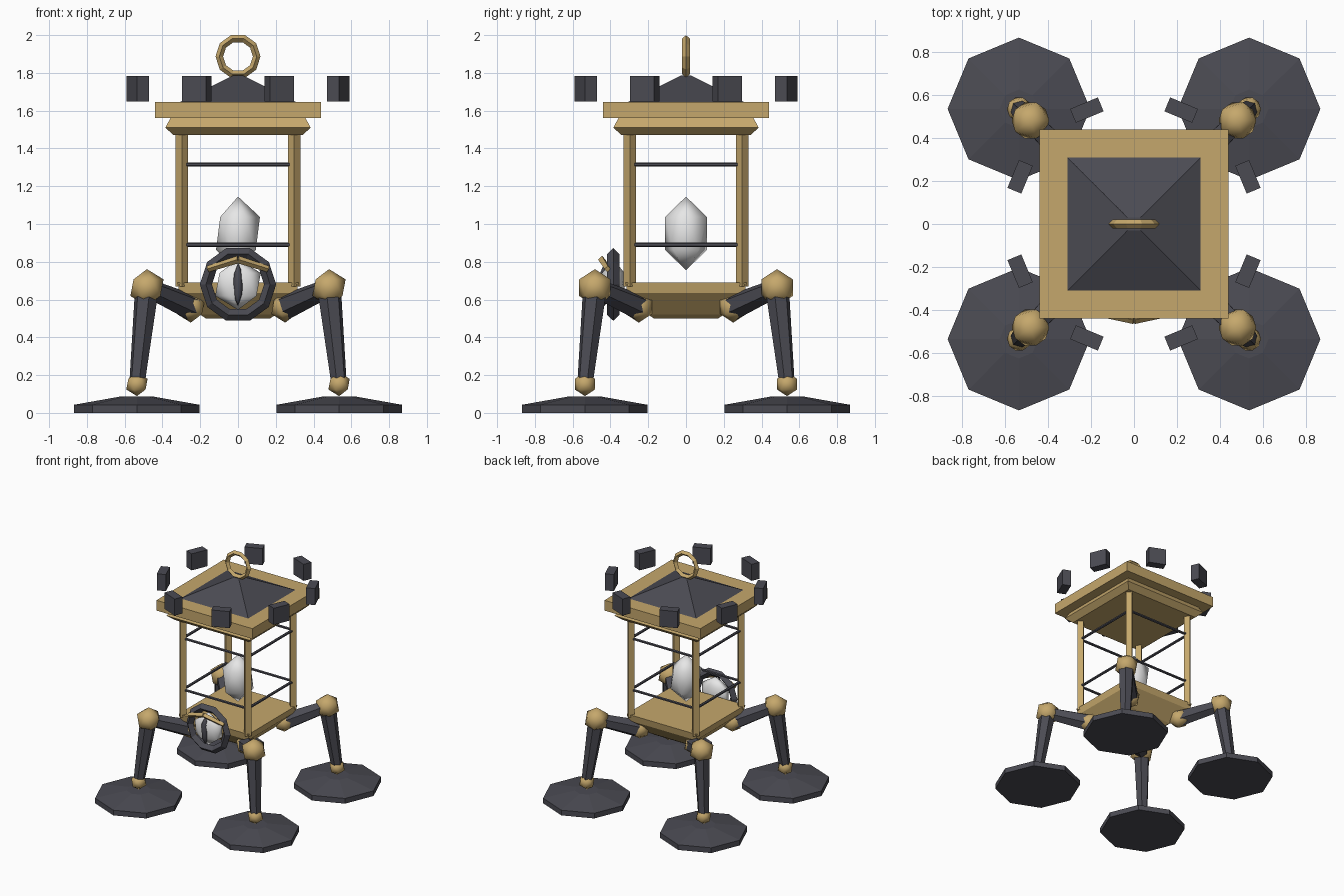
import bpy, bmesh, math
from mathutils import Vector

if "Cube" in bpy.data.objects:
    bpy.data.objects.remove(bpy.data.objects["Cube"])


def material(name, rgb):
    m = bpy.data.materials.new(name)
    m.diffuse_color = (*rgb, 1)
    m.use_nodes = True
    m.node_tree.nodes["Principled BSDF"].inputs["Base Color"].default_value = m.diffuse_color
    return m


GOLD = material("brass", (0.56, 0.39, 0.15))
DARK = material("dark_iron", (0.070, 0.070, 0.086))
WHITE = material("pale_crystal", (0.85, 0.85, 0.85))


def finish(name, mat, smooth=False):
    o = bpy.context.object
    o.name = name
    o.data.materials.append(mat)
    if smooth:
        bpy.ops.object.shade_smooth()
    return o


def loft(name, mat, rings, sides=4, loc=(0, 0), turn=0.0):
    """Stack of regular polygons given as (z, radius)."""
    bm = bmesh.new()
    loops = [[bm.verts.new((loc[0] + r * math.cos(turn + math.tau * i / sides),
                            loc[1] + r * math.sin(turn + math.tau * i / sides), z))
              for i in range(sides)] for z, r in rings]
    for a, b in zip(loops, loops[1:]):
        for i in range(sides):
            j = (i + 1) % sides
            bm.faces.new((a[i], a[j], b[j], b[i]))
    bm.faces.new(loops[0][::-1])
    bm.faces.new(loops[-1])
    me = bpy.data.meshes.new(name)
    bm.to_mesh(me)
    bm.free()
    o = bpy.data.objects.new(name, me)
    bpy.context.collection.objects.link(o)
    me.materials.append(mat)
    return o


def square(name, mat, rings):
    """Square stack given as (z, half width)."""
    return loft(name, mat, [(z, h * math.sqrt(2)) for z, h in rings], turn=math.pi / 4)


def strut(name, mat, a, b, ra, rb, sides=6):
    a, b = Vector(a), Vector(b)
    d = b - a
    bpy.ops.mesh.primitive_cone_add(vertices=sides, radius1=ra, radius2=rb, depth=d.length,
                                    location=(a + b) / 2,
                                    rotation=d.to_track_quat('Z', 'Y').to_euler())
    return finish(name, mat)


def gem(name, mat, loc, scale):
    bpy.ops.mesh.primitive_ico_sphere_add(subdivisions=1, radius=1, location=loc)
    bpy.context.object.scale = scale
    return finish(name, mat, True)


def ring(name, mat, loc, major, minor, sides):
    bpy.ops.mesh.primitive_torus_add(major_segments=sides, minor_segments=4, location=loc,
                                     major_radius=major, minor_radius=minor,
                                     rotation=(math.pi / 2, 0, 0))
    return finish(name, mat)


# lantern body: tray, cornice, eave slab, roof
square("base_tray", GOLD, [(0.50, 0.17), (0.52, 0.20), (0.635, 0.31), (0.69, 0.32)])
square("cornice", GOLD, [(1.47, 0.34), (1.51, 0.385), (1.565, 0.355)])
square("eave_slab", GOLD, [(1.56, 0.44), (1.645, 0.44)])
square("roof_cap", DARK, [(1.645, 0.31), (1.785, 0.03)])
ring("top_ring", GOLD, (0, 0, 1.887), 0.099, 0.02, 10)

# corner posts and side rails
P = 0.297
for sx in (-1, 1):
    for sy in (-1, 1):
        loft("corner_post", GOLD, [(0.67, 0.033), (1.49, 0.033)], loc=(sx * P, sy * P))
for z in (0.89, 1.315):
    for s in (-1, 1):
        strut("side_rail", DARK, (-P, s * P, z), (P, s * P, z), 0.011, 0.011)
        strut("side_rail", DARK, (s * P, -P, z), (s * P, P, z), 0.011, 0.011)

# crystal inside the lantern
gem("crystal", WHITE, (0, 0, 0.95), (0.13, 0.13, 0.195))

# floating blocks around the roof
for i in range(8):
    a = math.radians(22.5 + 45 * i)
    bpy.ops.mesh.primitive_cube_add(size=1, location=(0.574 * math.cos(a), 0.574 * math.sin(a), 1.716),
                                    rotation=(0, 0, a))
    bpy.context.object.scale = (0.07, 0.14, 0.137)
    finish("floating_block", DARK)

# four jointed legs with disc feet
for sx in (-1, 1):
    for sy in (-1, 1):
        hip = (sx * 0.25, sy * 0.25, 0.56)
        knee = (sx * 0.482, sy * 0.482, 0.663)
        ankle = (sx * 0.535, sy * 0.535, 0.152)
        gem("hip_joint", GOLD, hip, (0.082,) * 3)
        strut("upper_leg", DARK, hip, knee, 0.07, 0.05)
        gem("knee_joint", GOLD, knee, (0.098,) * 3)
        strut("lower_leg", DARK, knee, ankle, 0.065, 0.042)
        gem("ankle_joint", GOLD, ankle, (0.063,) * 3)
        loft("foot_disc", DARK, [(0, 0.332), (0.043, 0.332), (0.086, 0.09)], sides=8,
             loc=(sx * 0.536, sy * 0.536))

# front eye: rim, ball, slit, brow
EY, EZ = -0.385, 0.68
ring("eye_rim", DARK, (0, EY, EZ), 0.17, 0.032, 10)
gem("eye_ball", WHITE, (0, EY, EZ), (0.135, 0.07, 0.135))
gem("eye_slit", DARK, (0, EY - 0.045, EZ), (0.03, 0.035, 0.115))
for s in (-1, 1):
    strut("eye_brow", GOLD, (0, -0.446, 0.812), (s * 0.16, -0.415, 0.762), 0.02, 0.017, 4)
